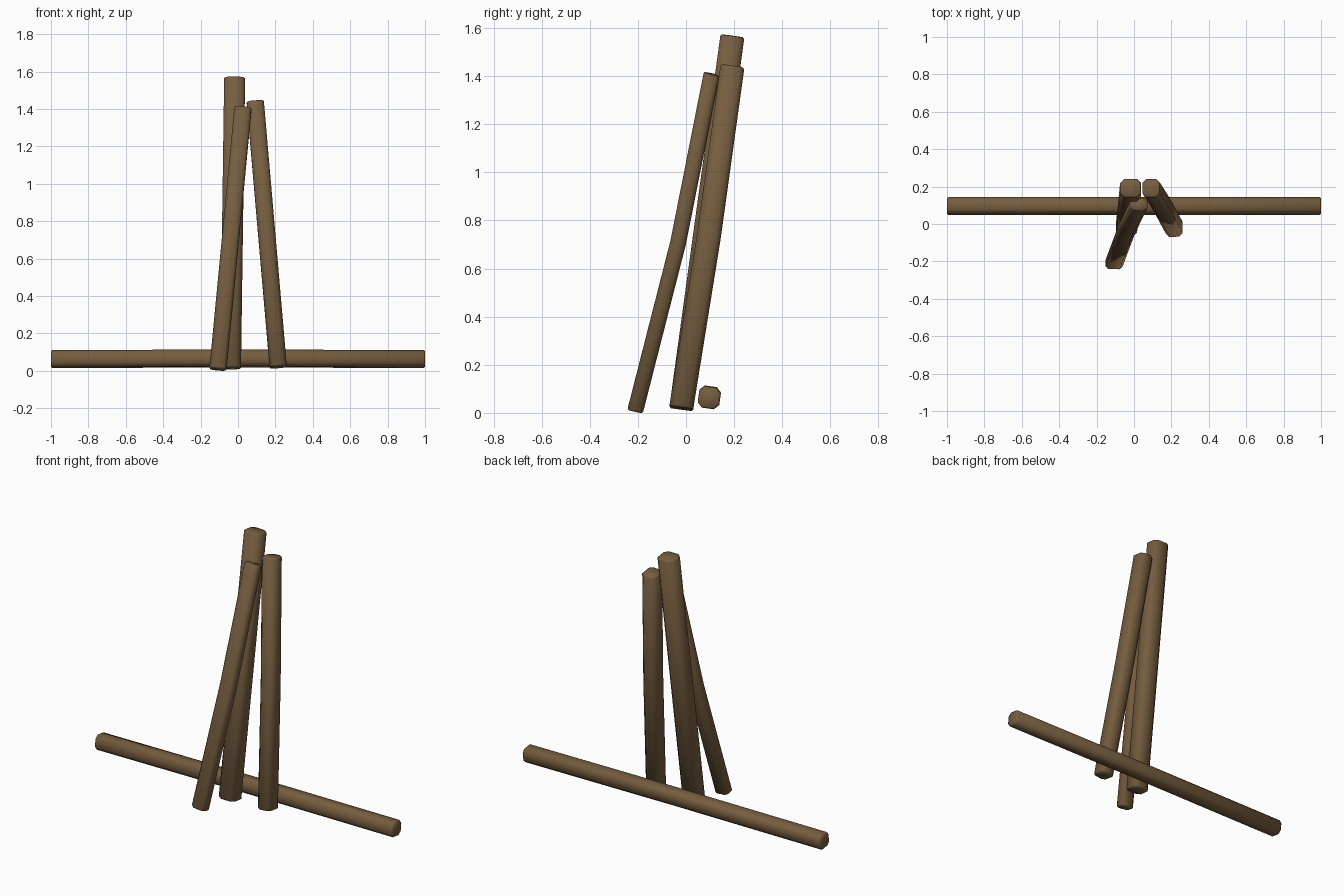
import bpy, bmesh, math
from mathutils import Vector

if "Cube" in bpy.data.objects:
    bpy.data.objects.remove(bpy.data.objects["Cube"])

wood = bpy.data.materials.new("brown wood")
wood.diffuse_color = (0.18, 0.11, 0.05, 1)
wood.use_nodes = True
wood.node_tree.nodes["Principled BSDF"].inputs["Base Color"].default_value = wood.diffuse_color


def section(w, d, c):
    """Square outline with cut corners, eight points."""
    a, b = w / 2, d / 2
    return [(a - c, -b), (a, -b + c), (a, b - c), (a - c, b),
            (-a + c, b), (-a, b - c), (-a, -b + c), (-a + c, -b)]


def beam(name, start, end, w, d, side, bend=(0, 0, 0), roll=0, c=0.02):
    """Timber from start to end, w along 'side', with a slight bend in the middle."""
    p0, p1 = Vector(start), Vector(end)
    axis = (p1 - p0).normalized()
    u = Vector(side)
    u = (u - axis * u.dot(axis)).normalized()
    v = axis.cross(u)
    length = (p1 - p0).length
    cr, sr = math.cos(roll), math.sin(roll)
    e = 0.007 / length
    bm = bmesh.new()
    rings = []
    # small chamfer at both ends, one ring at the bend
    for t, s in ((0, 0.86), (e, 1), (0.5, 1), (1 - e, 1), (1, 0.86)):
        mid = p0.lerp(p1, t) + Vector(bend) * (1 - abs(2 * t - 1))
        rings.append([bm.verts.new(mid + u * (x * cr - y * sr) * s + v * (x * sr + y * cr) * s)
                      for x, y in section(w, d, c)])
    for r0, r1 in zip(rings, rings[1:]):
        for i in range(8):
            j = (i + 1) % 8
            bm.faces.new((r0[i], r0[j], r1[j], r1[i]))
    bm.faces.new(rings[0][::-1])
    bm.faces.new(rings[-1])
    bmesh.ops.recalc_face_normals(bm, faces=bm.faces)
    me = bpy.data.meshes.new(name)
    bm.to_mesh(me)
    bm.free()
    me.materials.append(wood)
    ob = bpy.data.objects.new(name, me)
    bpy.context.collection.objects.link(ob)
    bpy.ops.object.select_all(action='DESELECT')
    ob.select_set(True)
    bpy.context.view_layer.objects.active = ob
    bpy.ops.object.shade_smooth_by_angle(angle=math.radians(50))
    return ob


X = (1, 0, 0)
# beam lying on the ground
beam("lying_beam", (-1, 0.097, 0.063), (1, 0.097, 0.063), 0.09, 0.09, (0, 1, 0),
     bend=(0, 0, 0.003), roll=math.radians(-8))
# three leaning beams
beam("tall_beam", (-0.04, -0.02, 0.014), (-0.018, 0.193, 1.567), 0.112, 0.1, X, c=0.022)
beam("right_beam", (0.215, -0.02, 0.02), (0.092, 0.193, 1.44), 0.092, 0.1, X, bend=(0, 0.008, 0))
beam("front_beam", (-0.107, -0.211, 0.008), (0.027, 0.106, 1.408), 0.092, 0.066, X,
     bend=(0, 0.02, 0), c=0.016)
